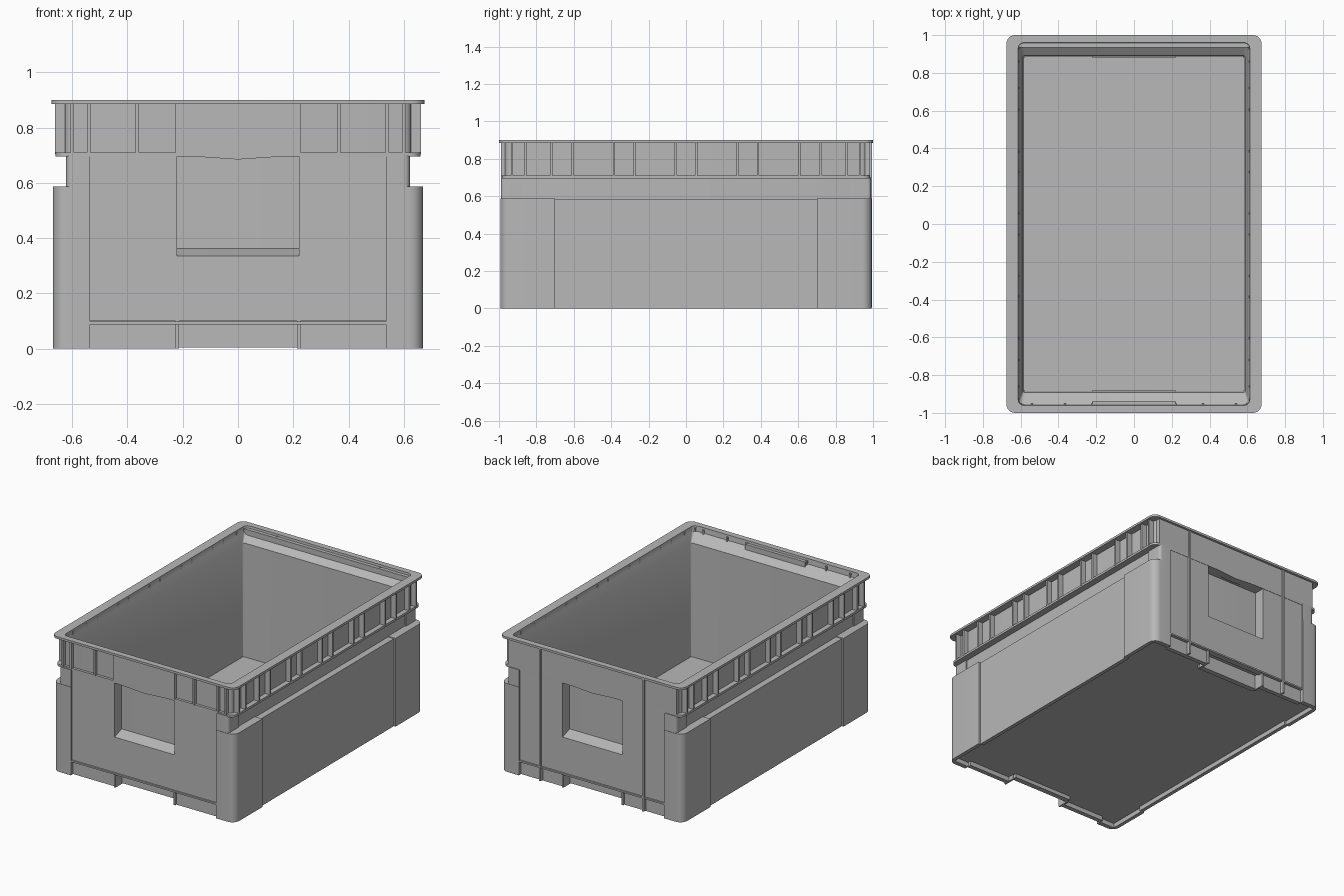
import bpy
import bmesh
from math import cos, sin, pi

if "Cube" in bpy.data.objects:
    bpy.data.objects.remove(bpy.data.objects["Cube"], do_unlink=True)

GREY = (0.48, 0.48, 0.48, 1)
grey = bpy.data.materials.new("grey plastic")
grey.use_nodes = True
grey.diffuse_color = GREY
grey.node_tree.nodes["Principled BSDF"].inputs["Base Color"].default_value = GREY


def finish(name, bm, mirror=""):
    """Turn a bmesh into an object, mirrored over the named axes."""
    bmesh.ops.recalc_face_normals(bm, faces=bm.faces)
    mesh = bpy.data.meshes.new(name)
    bm.to_mesh(mesh)
    bm.free()
    mesh.materials.append(grey)
    ob = bpy.data.objects.new(name, mesh)
    bpy.context.collection.objects.link(ob)
    if mirror:
        mod = ob.modifiers.new("mirror", 'MIRROR')
        mod.use_axis = ("x" in mirror, "y" in mirror, False)
        mod.use_mirror_merge = False
    return ob


def prism(bm, points, offset):
    """Extrude a flat outline of 3D points along an offset."""
    face = bm.faces.new([bm.verts.new(p) for p in points])
    grown = bmesh.ops.extrude_face_region(bm, geom=[face], use_keep_orig=True)
    verts = [g for g in grown["geom"] if isinstance(g, bmesh.types.BMVert)]
    bmesh.ops.translate(bm, verts=verts, vec=offset)


def add_box(bm, x, y, z):
    prism(bm, [(x[0], y[0], z[0]), (x[1], y[0], z[0]),
               (x[1], y[1], z[0]), (x[0], y[1], z[0])], (0, 0, z[1] - z[0]))


def box(name, x, y, z, mirror=""):
    bm = bmesh.new()
    add_box(bm, x, y, z)
    return finish(name, bm, mirror)


def arc(cx, cy, r, start, steps=6):
    return [(cx + r * cos(start + pi / 2 * i / steps),
             cy + r * sin(start + pi / 2 * i / steps)) for i in range(steps + 1)]


def ring(bm, hx, hy, z, r):
    pts = []
    for k, (sx, sy) in enumerate([(1, 1), (-1, 1), (-1, -1), (1, -1)]):
        pts += arc(sx * (hx - r), sy * (hy - r), r, k * pi / 2)
    return [bm.verts.new((x, y, z)) for x, y in pts]


# Tub: underside, neck, ledge, band wall, rim, inner step and floor
profile = [(0.615, 0.91, 0.03, 0.02), (0.615, 0.91, 0.695, 0.02),
           (0.66, 0.985, 0.695, 0.04), (0.66, 0.985, 0.71, 0.04),
           (0.627, 0.968, 0.71, 0.03), (0.627, 0.968, 0.885, 0.03),
           (0.675, 1.0, 0.885, 0.045), (0.675, 1.0, 0.9, 0.045),
           (0.613, 0.96, 0.9, 0.03), (0.61, 0.957, 0.865, 0.03),
           (0.587, 0.892, 0.815, 0.008), (0.582, 0.887, 0.06, 0.008)]
bm = bmesh.new()
rings = [ring(bm, *p) for p in profile]
for a, b in zip(rings, rings[1:]):
    for i in range(len(a)):
        j = (i + 1) % len(a)
        bm.faces.new((a[i], a[j], b[j], b[i]))
bm.faces.new(rings[0])
bm.faces.new(rings[-1])
tub = finish("tub", bm)


# Rounded L-shaped corner posts, with a thin foot skirt below
def corner(name, hx, hy, x0, y0, tx, ty, z, r):
    outline = [(hx, y0)] + arc(hx - r, hy - r, r, 0) + [
        (x0, hy), (x0, hy - ty), (hx - tx, hy - ty), (hx - tx, y0)]
    bm = bmesh.new()
    prism(bm, [(x, y, z[0]) for x, y in outline], (0, 0, z[1] - z[0]))
    return finish(name, bm, "xy")


smooth = [
    tub,
    corner("corner_post", 0.67, 0.993, 0.535, 0.7, 0.06, 0.09, (0.03, 0.587), 0.05),
    corner("corner_foot", 0.67, 0.993, 0.535, 0.7, 0.025, 0.03, (0, 0.03), 0.05),
    corner("corner_neck", 0.622, 0.99, 0.535, 0.88, 0.02, 0.09, (0.58, 0.7), 0.02)]

# Long side walls
box("side_wall", (0.605, 0.658), (-0.7, 0.7), (0.03, 0.582), "x")
box("side_foot", (0.633, 0.658), (-0.7, 0.7), (0, 0.03), "x")

# End walls around the handle pocket
FRONT = (0.9, 0.983)
box("end_wall_side", (0.22, 0.535), FRONT, (0.1, 0.7), "xy")
box("end_wall_low", (-0.22, 0.22), FRONT, (0.1, 0.335), "y")
box("end_foot", (0.22, 0.535), (0.94, 0.97), (0, 0.1), "xy")
box("end_base", (0.22, 0.535), (0.9, 0.96), (0.03, 0.1), "xy")
box("end_foot_fin", (0.214, 0.226), (0.9, 0.983), (0, 0.1), "xy")
box("end_foot_middle", (-0.22, 0.22), (0.88, 0.915), (0.005, 0.1), "y")
box("end_bar", (-0.535, 0.535), (0.95, 0.99), (0.088, 0.098), "y")

# Sloping sill of the handle pocket
bm = bmesh.new()
prism(bm, [(-0.22, 0.9, 0.3), (-0.22, 0.983, 0.3), (-0.22, 0.983, 0.335),
           (-0.22, 0.91, 0.362), (-0.22, 0.9, 0.362)], (0.44, 0, 0))
finish("pocket_sill", bm, "y")


# Upper end plates with a shallow pointed lower edge
def band_plate(name, half, y):
    bm = bmesh.new()
    outline = [(-half, 0.885), (-half, 0.7), (-0.22, 0.7), (0, 0.685),
               (0.22, 0.7), (half, 0.7), (half, 0.885)]
    if half <= 0.22:
        outline = outline[:1] + outline[2:5] + outline[6:]
    prism(bm, [(px, y, pz) for px, pz in outline], (0, 0.05 if y < 0 else -0.05, 0))
    finish(name, bm)


band_plate("front_band_plate", 0.22, -0.987)
band_plate("back_band_plate", 0.62, 0.985)

# Upright ribs on the side bands
T = 0.006
bm = bmesh.new()
for y in (0.055, 0.275, 0.385, 0.605, 0.72, 0.86, 0.93):
    for s in (-1, 1):
        add_box(bm, (0.61, 0.662), (s * y - T, s * y + T), (0.705, 0.888))
finish("side_ribs", bm, "x")

# Upright ribs on the front band
bm = bmesh.new()
for x in (0.22, 0.365, 0.54, 0.6):
    add_box(bm, (x - T, x + T), (-0.99, -0.95), (0.705, 0.888))
finish("front_ribs", bm, "x")

# Full-height back ribs
box("back_rib", (0.38 - T, 0.38 + T), (0.95, 0.995), (0.005, 0.888), "x")

# Smooth only the rounded corners
bpy.ops.object.select_all(action='DESELECT')
for ob in smooth:
    ob.select_set(True)
bpy.context.view_layer.objects.active = tub
bpy.ops.object.shade_smooth_by_angle(angle=pi / 6)
